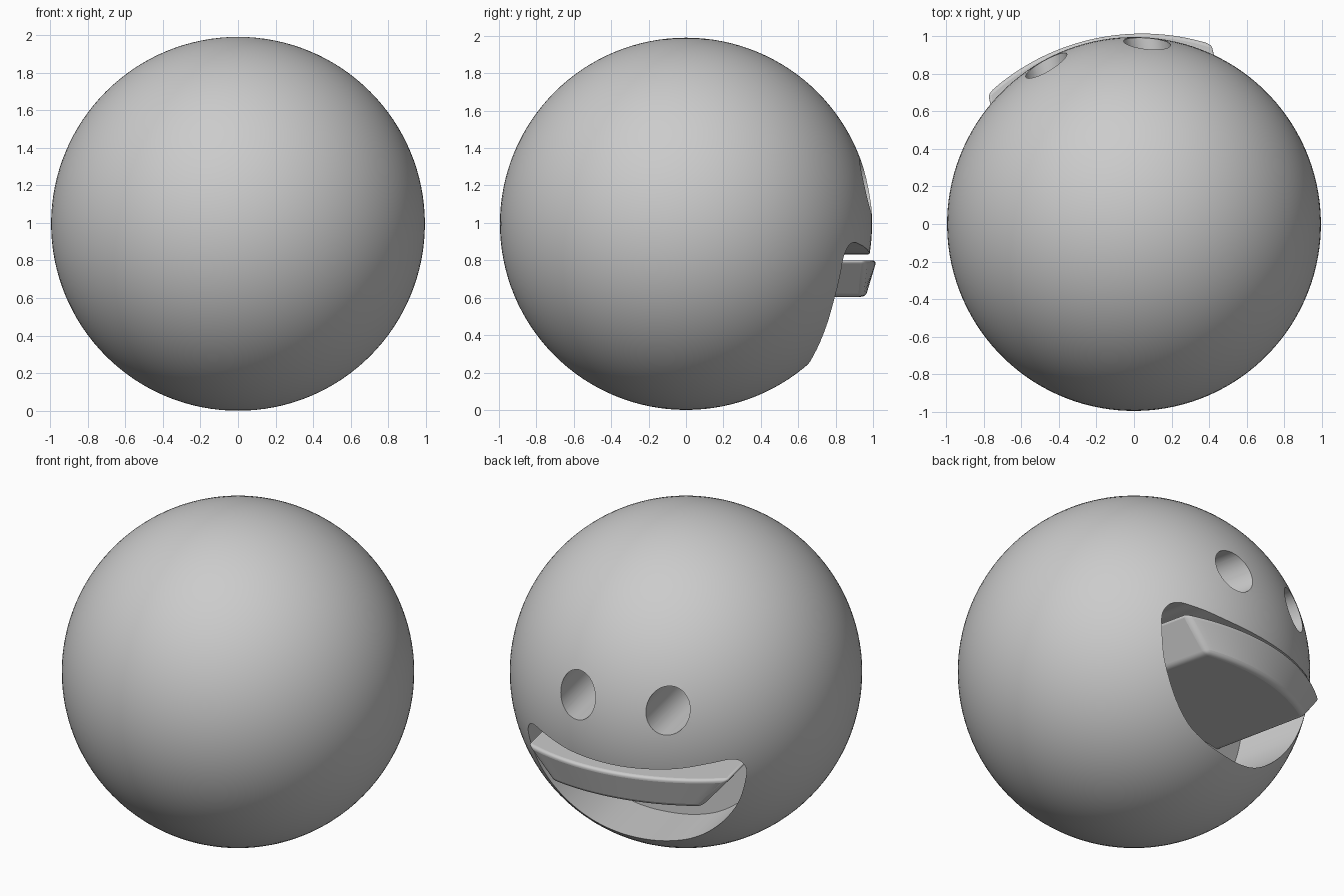
import bpy, bmesh, math
from mathutils import Vector, Matrix

if "Cube" in bpy.data.objects:
    bpy.data.objects.remove(bpy.data.objects["Cube"])

R = 0.995
TURN = Matrix.Rotation(math.radians(12.4), 4, 'Z')   # the face looks slightly to one side


def make_object(name, bm):
    bmesh.ops.recalc_face_normals(bm, faces=bm.faces)
    bm.transform(TURN)
    me = bpy.data.meshes.new(name)
    bm.to_mesh(me)
    bm.free()
    ob = bpy.data.objects.new(name, me)
    bpy.context.collection.objects.link(ob)
    return ob


def extrude_outline(name, pts, y0, y1):
    """Closed (x, z) outline pushed along y."""
    bm = bmesh.new()
    a = [bm.verts.new((x, y0, z)) for x, z in pts]
    b = [bm.verts.new((x, y1, z)) for x, z in pts]
    bm.faces.new(a)
    bm.faces.new(b)
    for i in range(len(pts)):
        j = (i + 1) % len(pts)
        bm.faces.new((a[i], a[j], b[j], b[i]))
    return make_object(name, bm)


def smooth_loop(pts, n=8):
    """Closed Catmull-Rom curve through the points."""
    out, m = [], len(pts)
    for i in range(m):
        p = [Vector(pts[(i + k) % m]) for k in (-1, 0, 1, 2)]
        for s in range(n):
            t = s / n
            v = 0.5 * (2 * p[1] + (p[2] - p[0]) * t + (2 * p[0] - 5 * p[1] + 4 * p[2] - p[3]) * t * t
                       + (3 * p[1] - p[0] - 3 * p[2] + p[3]) * t ** 3)
            out.append((v.x, v.y))
    return out


def smooth(ob):
    bpy.ops.object.select_all(action='DESELECT')
    ob.select_set(True)
    bpy.context.view_layer.objects.active = ob
    bpy.ops.object.shade_smooth_by_angle(angle=math.radians(35))


# head ball
bm = bmesh.new()
bmesh.ops.create_uvsphere(bm, u_segments=128, v_segments=64, radius=R)
bmesh.ops.translate(bm, verts=bm.verts, vec=(0, 0, R))
head = make_object("head", bm)

# grinning mouth opening
half = [(0.3, 0.845), (0.5, 0.88), (0.61, 0.895), (0.66, 0.85), (0.66, 0.76),
        (0.60, 0.58), (0.48, 0.415), (0.33, 0.30), (0.17, 0.245)]
outline = [(0, 0.83)] + half + [(0, 0.23)] + [(-x, z) for x, z in reversed(half)]
cutters = [extrude_outline("mouth_cutter", smooth_loop(outline), 0.25, 1.3)]

# two eye holes
for side in (-1, 1):
    ring = [(side * 0.275 + 0.12 * math.cos(a), 1.20 + 0.14 * math.sin(a))
            for a in (math.tau * i / 48 for i in range(48))]
    cutters.append(extrude_outline("eye_cutter", ring, 0.3, 1.3))

for c in cutters:
    mod = head.modifiers.new("cut", 'BOOLEAN')
    mod.operation = 'DIFFERENCE'
    mod.solver = 'EXACT'
    mod.object = c
bpy.context.view_layer.objects.active = head
for mod in list(head.modifiers):
    bpy.ops.object.modifier_apply(modifier=mod.name)
for c in cutters:
    bpy.data.objects.remove(c)
smooth(head)

# upper teeth: slab with tapered ends and a gently curved front
bm = bmesh.new()
N = 32
rows = []
for z, w, front in ((0.80, 0.62, 1.015), (0.605, 0.45, 0.955)):
    row = [bm.verts.new((w, 0.22, z)), bm.verts.new((-w, 0.22, z))]
    for i in range(N + 1):
        x = w * (2 * i / N - 1)
        row.append(bm.verts.new((x, front - 1.22 + math.sqrt(1.22 ** 2 - x * x), z)))
    bm.faces.new(row)
    rows.append(row)
top, bottom = rows
for i in range(len(top)):
    j = (i + 1) % len(top)
    bm.faces.new((top[i], top[j], bottom[j], bottom[i]))
teeth = make_object("teeth", bm)
bev = teeth.modifiers.new("bevel", 'BEVEL')
bev.width = 0.035
bev.segments = 4
bev.limit_method = 'ANGLE'
bev.angle_limit = math.radians(30)
smooth(teeth)
